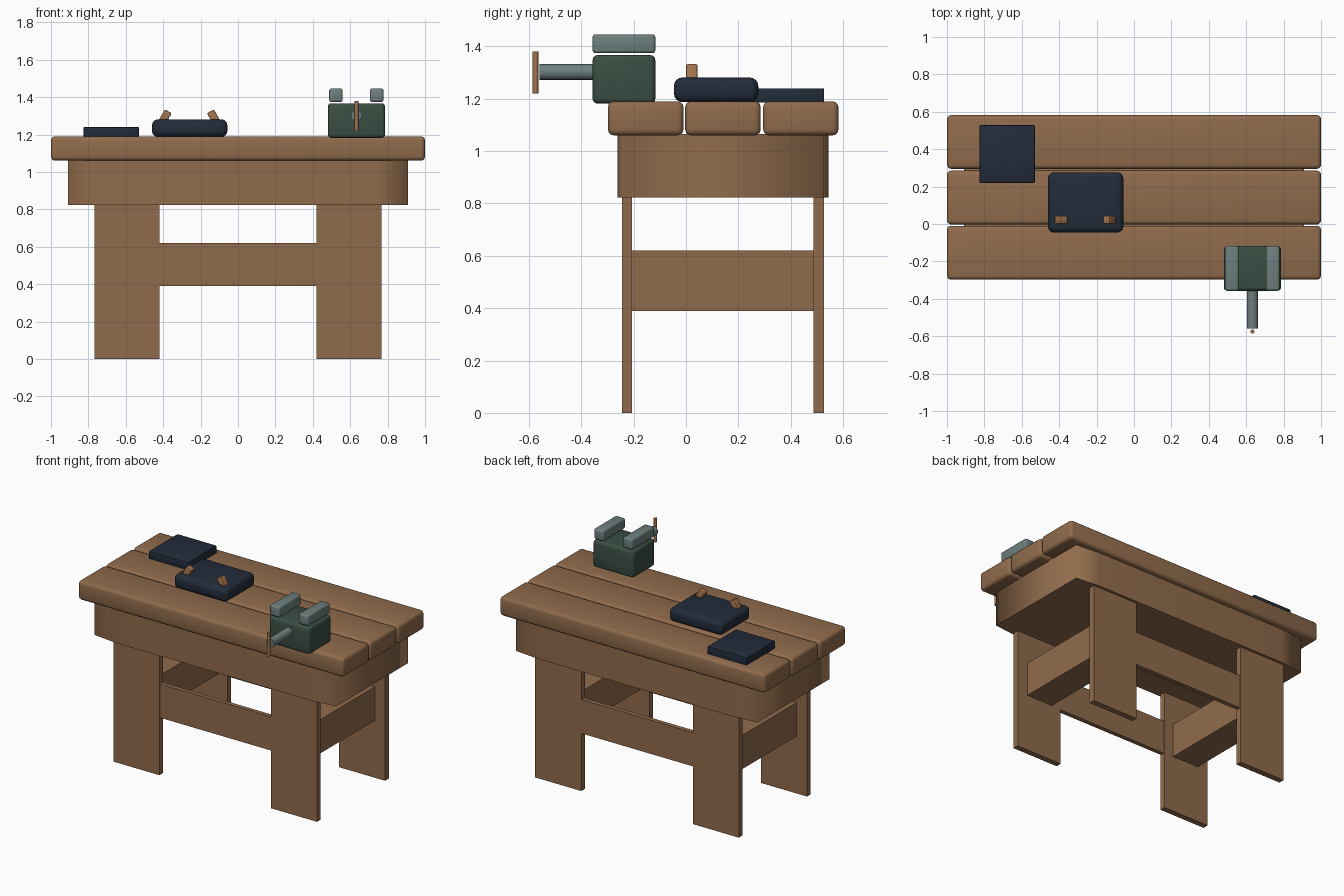
import bpy, bmesh, math
from mathutils import Matrix

if "Cube" in bpy.data.objects:
    bpy.data.objects.remove(bpy.data.objects["Cube"])


def material(name, rgb):
    m = bpy.data.materials.new(name)
    m.diffuse_color = (*rgb, 1)
    m.use_nodes = True
    m.node_tree.nodes["Principled BSDF"].inputs["Base Color"].default_value = m.diffuse_color
    return m


WOOD = material("brown_wood", (0.28, 0.148, 0.072))
PALE = material("orange_wood", (0.36, 0.17, 0.075))
NAVY = material("dark_navy", (0.016, 0.025, 0.043))
GREEN = material("dark_green", (0.042, 0.075, 0.056))
STEEL = material("grey_steel", (0.155, 0.21, 0.21))


def finish(name, bm, mat, angle=None):
    bmesh.ops.recalc_face_normals(bm, faces=bm.faces)
    me = bpy.data.meshes.new(name)
    bm.to_mesh(me)
    bm.free()
    me.materials.append(mat)
    ob = bpy.data.objects.new(name, me)
    bpy.context.collection.objects.link(ob)
    if angle:
        bpy.ops.object.select_all(action='DESELECT')
        ob.select_set(True)
        bpy.context.view_layer.objects.active = ob
        bpy.ops.object.shade_smooth_by_angle(angle=math.radians(angle))
    return ob


def box(name, x, y, z, mat, bevel=0, segments=3, tilt=0):
    """Box from (min, max) ranges, optionally rounded and tilted about y."""
    mid = [(a + b) / 2 for a, b in (x, y, z)]
    size = [b - a for a, b in (x, y, z)]
    bm = bmesh.new()
    bmesh.ops.create_cube(bm, size=1, matrix=Matrix.Diagonal((*size, 1)))
    if bevel:
        bmesh.ops.bevel(bm, geom=bm.edges[:], offset=bevel, segments=segments,
                        profile=0.5, affect='EDGES')
    bm.transform(Matrix.Translation(mid) @ Matrix.Rotation(tilt, 4, 'Y'))
    return finish(name, bm, mat, 40 if bevel else None)


def rod(name, centre, radius, length, mat, rot=Matrix.Identity(4), sides=16):
    bm = bmesh.new()
    bmesh.ops.create_cone(bm, cap_ends=True, segments=sides, radius1=radius,
                          radius2=radius, depth=length,
                          matrix=Matrix.Translation(centre) @ rot)
    return finish(name, bm, mat, 40)


# Table top: three rounded planks
for i, y in enumerate([(-0.298, -0.01), (-0.003, 0.285), (0.295, 0.582)]):
    box(f"top_plank_{i + 1}", (-1, 1), y, (1.06, 1.19), WOOD, 0.022)

# Apron: solid block whose long sides taper slightly at the ends
plan = [(-0.91, -0.243), (-0.735, -0.262), (0.735, -0.262), (0.91, -0.243),
        (0.91, 0.527), (0.735, 0.545), (-0.735, 0.545), (-0.91, 0.527)]
bm = bmesh.new()
base = bm.faces.new([bm.verts.new((x, y, 0.823)) for x, y in plan])
up = bmesh.ops.extrude_face_region(bm, geom=[base])["geom"]
bmesh.ops.translate(bm, vec=(0, 0, 0.242),
                    verts=[v for v in up if isinstance(v, bmesh.types.BMVert)])
finish("apron", bm, WOOD, 86)

# Plank legs and stretchers
for side, y in (("front", (-0.245, -0.206)), ("back", (0.487, 0.527))):
    for end, x in (("left", (-0.767, -0.42)), ("right", (0.42, 0.767))):
        box(f"{side}_{end}_leg", x, y, (0, 0.84), WOOD)
    box(f"{side}_stretcher", (-0.42, 0.42), (y[0] + 0.005, y[1] - 0.005),
        (0.39, 0.62), WOOD)
for end, x in (("left", (-0.69, -0.49)), ("right", (0.49, 0.69))):
    box(f"{end}_stretcher", x, (-0.206, 0.487), (0.39, 0.62), WOOD)

# Vice: body, two jaws, screw and handle
vy = (-0.357, -0.117)
box("vice_body", (0.48, 0.787), vy, (1.181, 1.367), GREEN, 0.02)
for i, x in enumerate([(0.487, 0.56), (0.705, 0.778)]):
    box(f"vice_jaw_{i + 1}", x, vy, (1.374, 1.446), STEEL, 0.012)
rod("vice_screw", (0.633, -0.45, 1.302), 0.03, 0.22, STEEL,
    Matrix.Rotation(math.pi / 2, 4, 'X'))
rod("vice_handle", (0.633, -0.575, 1.3), 0.011, 0.16, PALE, sides=12)

# Rounded tool case with two tilted pegs, and a flat slab behind it
box("tool_case", (-0.46, -0.057), (-0.046, 0.276), (1.187, 1.281), NAVY, 0.032, 4)
for i, (x, s) in enumerate([(-0.395, 1), (-0.125, -1)]):
    box(f"peg_{i + 1}", (x - 0.021, x + 0.021), (0.0, 0.044), (1.24, 1.33),
        PALE, 0.006, 2, math.radians(30 * s))
box("flat_slab", (-0.826, -0.53), (0.22, 0.528), (1.185, 1.24), NAVY, 0.005, 2)
